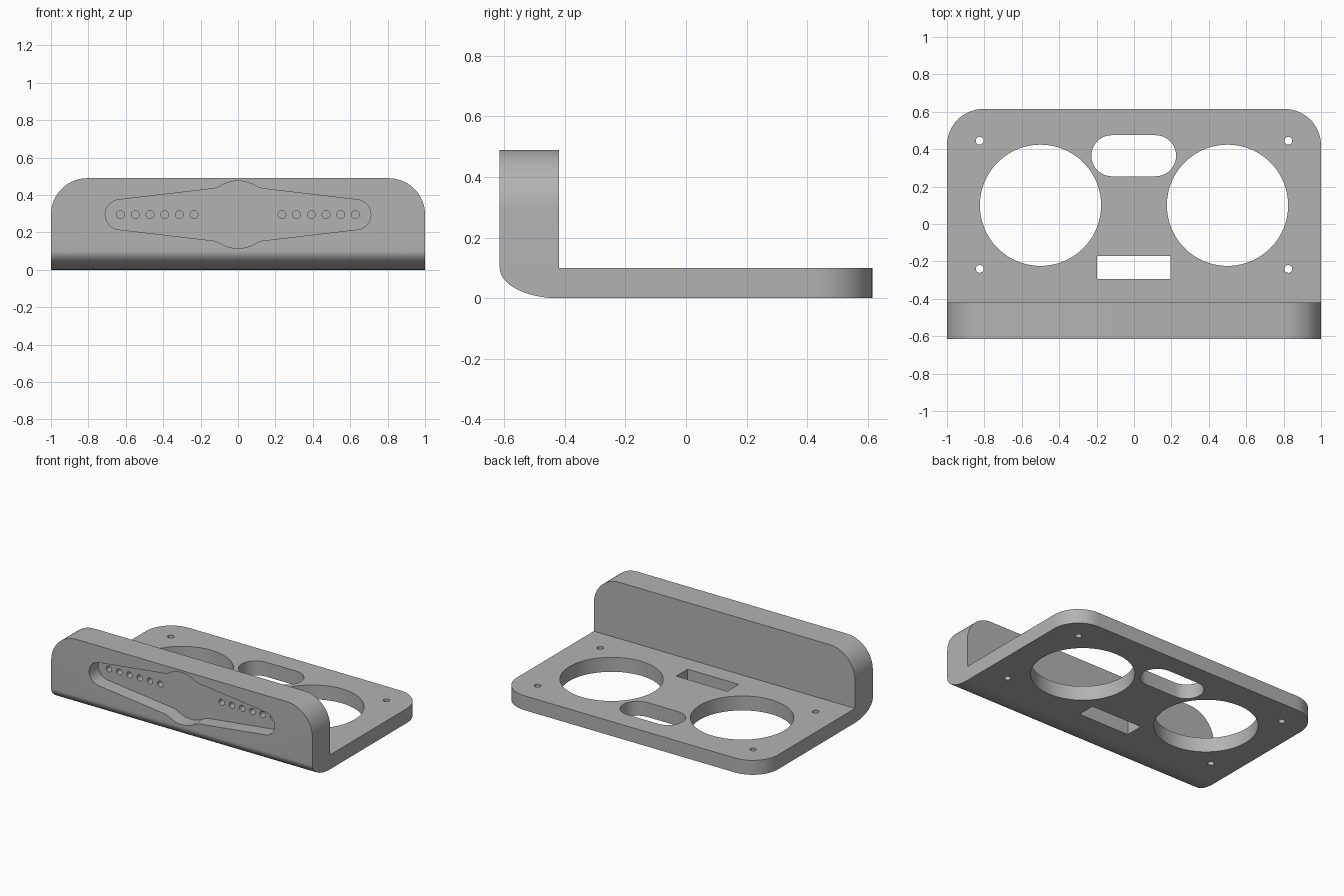
import bpy, bmesh
from math import pi, sin, cos, radians

if "Cube" in bpy.data.objects:
    bpy.data.objects.remove(bpy.data.objects["Cube"])

grey = bpy.data.materials.new("plain grey")
grey.use_nodes = True
colour = (0.45, 0.45, 0.45, 1)
grey.diffuse_color = colour
grey.node_tree.nodes["Principled BSDF"].inputs["Base Color"].default_value = colour


def arc(cx, cy, rx, ry, start, end, steps):
    angles = [radians(start + (end - start) * i / steps) for i in range(steps + 1)]
    return [(cx + rx * cos(a), cy + ry * sin(a)) for a in angles]


def prism(bm, outline, place, low, high):
    """Extrude a flat outline; place(u, v, w) maps it into the model."""
    a = [bm.verts.new(place(u, v, low)) for u, v in outline]
    b = [bm.verts.new(place(u, v, high)) for u, v in outline]
    bm.faces.new(a)
    bm.faces.new(b[::-1])
    for i in range(len(a)):
        j = (i + 1) % len(a)
        bm.faces.new((a[i], b[i], b[j], a[j]))


def make_object(bm, name):
    bmesh.ops.recalc_face_normals(bm, faces=bm.faces[:])
    mesh = bpy.data.meshes.new(name)
    bm.to_mesh(mesh)
    bm.free()
    obj = bpy.data.objects.new(name, mesh)
    bpy.context.collection.objects.link(obj)
    mesh.materials.append(grey)
    return obj


def along_x(u, v, w):
    return (w, u, v)


def along_y(u, v, w):
    return (u, w, v)


def along_z(u, v, w):
    return (u, v, w)


FRONT, WALL_BACK, BACK = -0.615, -0.42, 0.615
THICK, HEIGHT, ROUND = 0.1, 0.49, 0.195

# L-shaped body with an elliptical lower front edge
bm = bmesh.new()
profile = arc(WALL_BACK, THICK, WALL_BACK - FRONT, THICK, 180, 270, 20)
profile += [(BACK, 0), (BACK, THICK), (WALL_BACK, THICK),
            (WALL_BACK, HEIGHT), (FRONT, HEIGHT)]
prism(bm, profile, along_x, -1, 1)


def is_corner(edge):
    p, q = (v.co for v in edge.verts)
    at_side = abs(p.x) > 0.99 and abs(p.x - q.x) < 0.01
    on_top = min(p.z, q.z) > HEIGHT - 0.01
    at_back = min(p.y, q.y) > BACK - 0.01
    return at_side and (on_top or at_back)


bmesh.ops.bevel(bm, geom=[e for e in bm.edges if is_corner(e)], offset=ROUND,
                offset_type='OFFSET', segments=16, profile=0.5, affect='EDGES')
body = make_object(bm, "bracket_body")

# Openings through the base
bm = bmesh.new()
through = (along_z, -0.05, THICK + 0.05)
for side in (-1, 1):
    prism(bm, arc(side * 0.5, 0.1, 0.324, 0.324, 0, 357, 119), *through)
    for y in (-0.24, 0.445):
        prism(bm, arc(side * 0.825, y, 0.021, 0.021, 0, 345, 23), *through)
slot = arc(0.115, 0.365, 0.11, 0.11, -90, 90, 20)
slot += arc(-0.118, 0.365, 0.11, 0.11, 90, 270, 20)
prism(bm, slot, *through)
prism(bm, [(-0.197, -0.295), (0.194, -0.295), (0.194, -0.17), (-0.197, -0.17)], *through)

# Winged recess in the front wall, from one mirrored quarter
MID, FLOOR = 0.295, FRONT + 0.1
quarter = arc(0.63, 0, 0.08, 0.08, 0, 83, 12) + [(0.125, 0.14)]
quarter += arc(0, 0, 0.18, 0.18, 56, 90, 10)
half = quarter + [(-u, v) for u, v in quarter[-2::-1]]
outline = half + [(u, -v) for u, v in half[-2:0:-1]]
prism(bm, [(u, v + MID) for u, v in outline], along_y, FRONT - 0.05, FLOOR)
openings = make_object(bm, "openings_cutter")

# Rows of small blind holes in the recess floor
bm = bmesh.new()
for side in (-1, 1):
    for i in range(6):
        x = side * (0.235 + i * 0.0785)
        prism(bm, arc(x, MID, 0.021, 0.021, 0, 345, 23), along_y, FLOOR - 0.03, FLOOR + 0.05)
dots = make_object(bm, "small_holes_cutter")

# Cut, then keep the finished mesh only
for cutter in (openings, dots):
    mod = body.modifiers.new(cutter.name, 'BOOLEAN')
    mod.operation = 'DIFFERENCE'
    mod.solver = 'EXACT'
    mod.object = cutter
    cutter.hide_render = True
graph = bpy.context.evaluated_depsgraph_get()
finished = bpy.data.meshes.new_from_object(body.evaluated_get(graph))
body.modifiers.clear()
body.data = finished
for cutter in (openings, dots):
    bpy.data.objects.remove(cutter)

bpy.ops.object.select_all(action='DESELECT')
body.select_set(True)
bpy.context.view_layer.objects.active = body
bpy.ops.object.shade_smooth_by_angle(angle=radians(30))
